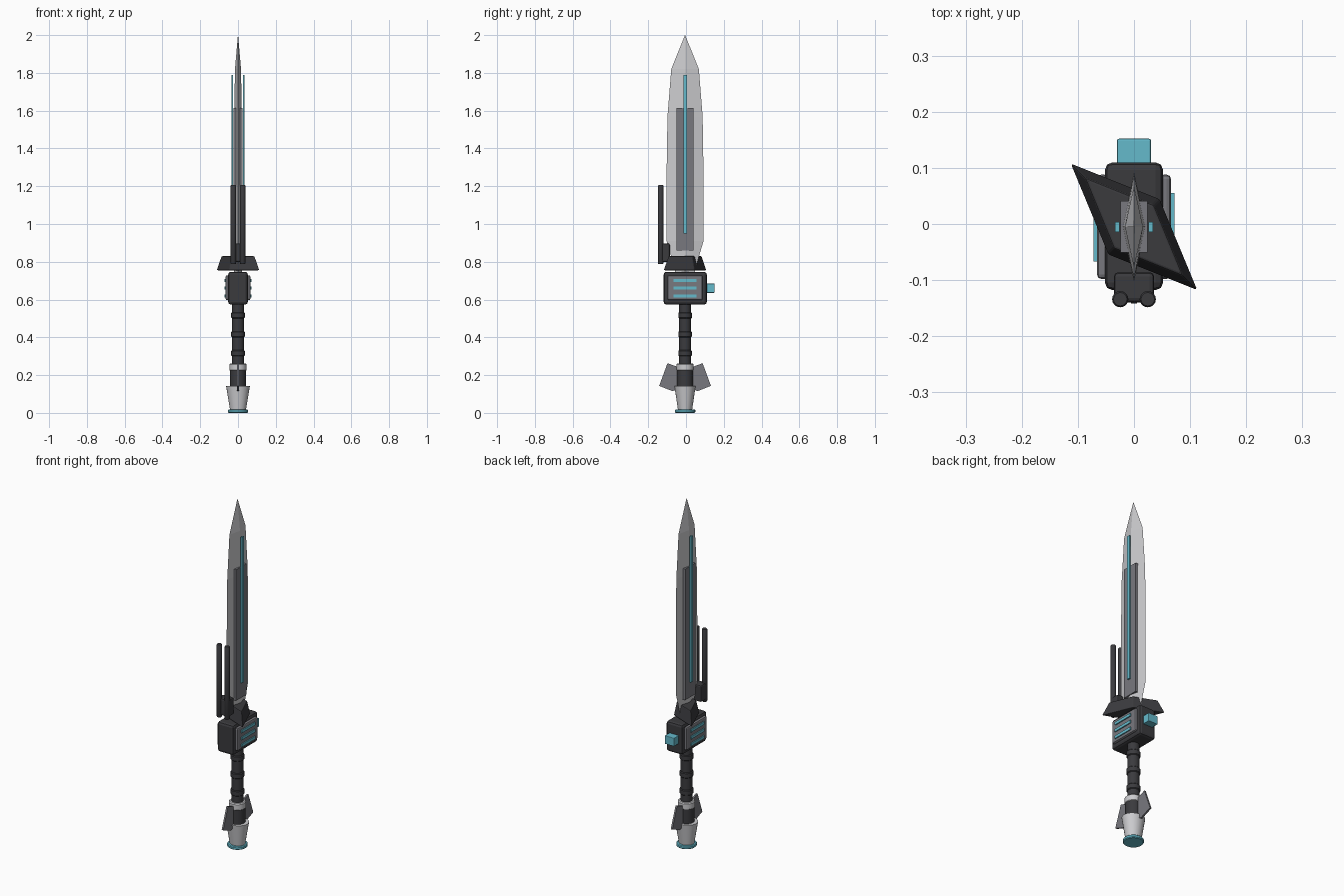
import bpy, bmesh, math
from mathutils import Matrix

if "Cube" in bpy.data.objects:
    bpy.data.objects.remove(bpy.data.objects["Cube"])

CY = -0.005  # long axis of the sword in y


def material(name, rgb):
    m = bpy.data.materials.new(name)
    m.diffuse_color = (*rgb, 1)
    m.use_nodes = True
    m.node_tree.nodes["Principled BSDF"].inputs["Base Color"].default_value = m.diffuse_color
    return m


STEEL = material("light steel", (0.60, 0.60, 0.62))
GREY = material("mid grey", (0.19, 0.19, 0.21))
DARK = material("charcoal", (0.043, 0.043, 0.048))
TEAL = material("teal glow", (0.13, 0.49, 0.60))


def finish(name, bm, mat, bevel=0, smooth=False):
    bmesh.ops.recalc_face_normals(bm, faces=bm.faces)
    me = bpy.data.meshes.new(name)
    bm.to_mesh(me)
    bm.free()
    ob = bpy.data.objects.new(name, me)
    bpy.context.collection.objects.link(ob)
    me.materials.append(mat)
    if bevel:
        mod = ob.modifiers.new("bevel", "BEVEL")
        mod.width, mod.segments = bevel, 2
        mod.limit_method, mod.angle_limit = "ANGLE", math.radians(35)
    if smooth:
        bpy.ops.object.select_all(action="DESELECT")
        ob.select_set(True)
        bpy.context.view_layer.objects.active = ob
        bpy.ops.object.shade_smooth_by_angle(angle=math.radians(35))
    return ob


def loft(name, rings, mat, bevel=0, smooth=False):
    """Skin a list of equal-length point rings and cap both ends."""
    bm = bmesh.new()
    rows = [[bm.verts.new(p) for p in ring] for ring in rings]
    n = len(rows[0])
    for a, b in zip(rows, rows[1:]):
        for i in range(n):
            bm.faces.new((a[i], a[(i + 1) % n], b[(i + 1) % n], b[i]))
    bm.faces.new(rows[0][::-1])
    bm.faces.new(rows[-1])
    return finish(name, bm, mat, bevel, smooth)


def box(name, lo, hi, mat, bevel=0):
    rings = [[(lo[0], lo[1], z), (hi[0], lo[1], z), (hi[0], hi[1], z), (lo[0], hi[1], z)]
             for z in (lo[2], hi[2])]
    return loft(name, rings, mat, bevel)


def turned(name, profile, mat, x=0, y=CY, sy=1, n=24):
    """Round part from (radius, z) pairs; sy squashes it in y."""
    rings = [[(x + r * math.cos(2 * math.pi * i / n), y + sy * r * math.sin(2 * math.pi * i / n), z)
              for i in range(n)] for r, z in profile]
    return loft(name, rings, mat, smooth=True)


# Blade: diamond section (z, half width, half thickness)
blade = [(0.74, 0.05, 0.02), (0.83, 0.074, 0.02), (0.91, 0.098, 0.021), (1.25, 0.098, 0.021),
         (1.57, 0.093, 0.02), (1.82, 0.073, 0.016), (1.999, 0.001, 0.0005)]
loft("blade", [[(t, CY, z), (0, CY + w, z), (-t, CY, z), (0, CY - w, z)] for z, w, t in blade], STEEL)

# Blade panel through both faces, and a glowing strip standing off each side
box("blade_panel", (-0.024, CY - 0.046, 0.86), (0.024, CY + 0.046, 1.615), GREY)
for side, s in (("right", 1), ("left", -1)):
    xs = sorted((s * 0.026, s * 0.034))
    box(f"blade_strip_{side}", (xs[0], CY - 0.009, 0.95), (xs[1], CY + 0.009, 1.79), TEAL)

# Skewed guard: parallelogram frustum
corners = [(-0.114, 0.114), (-0.046, -0.050), (0.114, -0.114), (0.046, 0.050)]
loft("guard", [[(x * k, CY + y * k, z) for x, y in corners]
               for k, z in ((1, 0.755), (0.77, 0.83))], DARK, 0.004)

# Body with side panels, vents and a button at the back
box("body", (-0.052, CY - 0.113, 0.573), (0.052, CY + 0.115, 0.747), DARK, 0.014)
for side, s in (("right", 1), ("left", -1)):
    xs = sorted((s * 0.045, s * 0.066))
    box(f"body_panel_{side}", (xs[0], CY - 0.093, 0.597), (xs[1], CY + 0.093, 0.728), GREY, 0.008)
    xs = sorted((s * 0.063, s * 0.072))
    for i, z in enumerate((0.62, 0.66, 0.70)):
        box(f"vent_{side}_{i + 1}", (xs[0], CY - 0.062, z - 0.008), (xs[1], CY + 0.06, z + 0.008), TEAL)
box("button", (-0.03, 0.095, 0.636), (0.03, 0.152, 0.684), TEAL, 0.003)

# Twin barrels on a bracket in front of the blade
box("barrel_bracket", (-0.036, -0.14, 0.80), (0.036, -0.086, 0.897), DARK, 0.008)
for side, s in (("right", 1), ("left", -1)):
    turned(f"barrel_{side}", [(0.012, 0.788), (0.0145, 0.792), (0.0145, 1.202), (0.012, 1.206)],
           DARK, x=s * 0.0245, y=-0.134, n=16)

# Grip with raised bands
turned("grip", [(0.031, 0.20), (0.031, 0.60)], DARK)
for i, z in enumerate((0.30, 0.40, 0.50)):
    turned(f"grip_band_{i + 1}", [(0.032, z), (0.036, z + 0.004), (0.036, z + 0.028), (0.032, z + 0.032)], DARK)

# Collar, lower sleeve, flared pommel and glowing base
turned("collar", [(0.040, 0.222), (0.045, 0.227), (0.045, 0.257), (0.040, 0.262)], STEEL)
turned("sleeve", [(0.042, 0.13), (0.042, 0.23)], DARK)
turned("pommel", [(0.042, 0.015), (0.063, 0.142)], STEEL, sy=0.89)
turned("base_disc", [(0.050, 0.0), (0.054, 0.004), (0.054, 0.014), (0.050, 0.018)], TEAL)

# Fins, front and back
fin = [(0.03, 0.24), (0.093, 0.263), (0.137, 0.143), (0.066, 0.115), (0.03, 0.13)]
for side, s in (("back", 1), ("front", -1)):
    loft(f"fin_{side}", [[(x, CY + s * y, z) for y, z in fin] for x in (-0.005, 0.005)], GREY)
